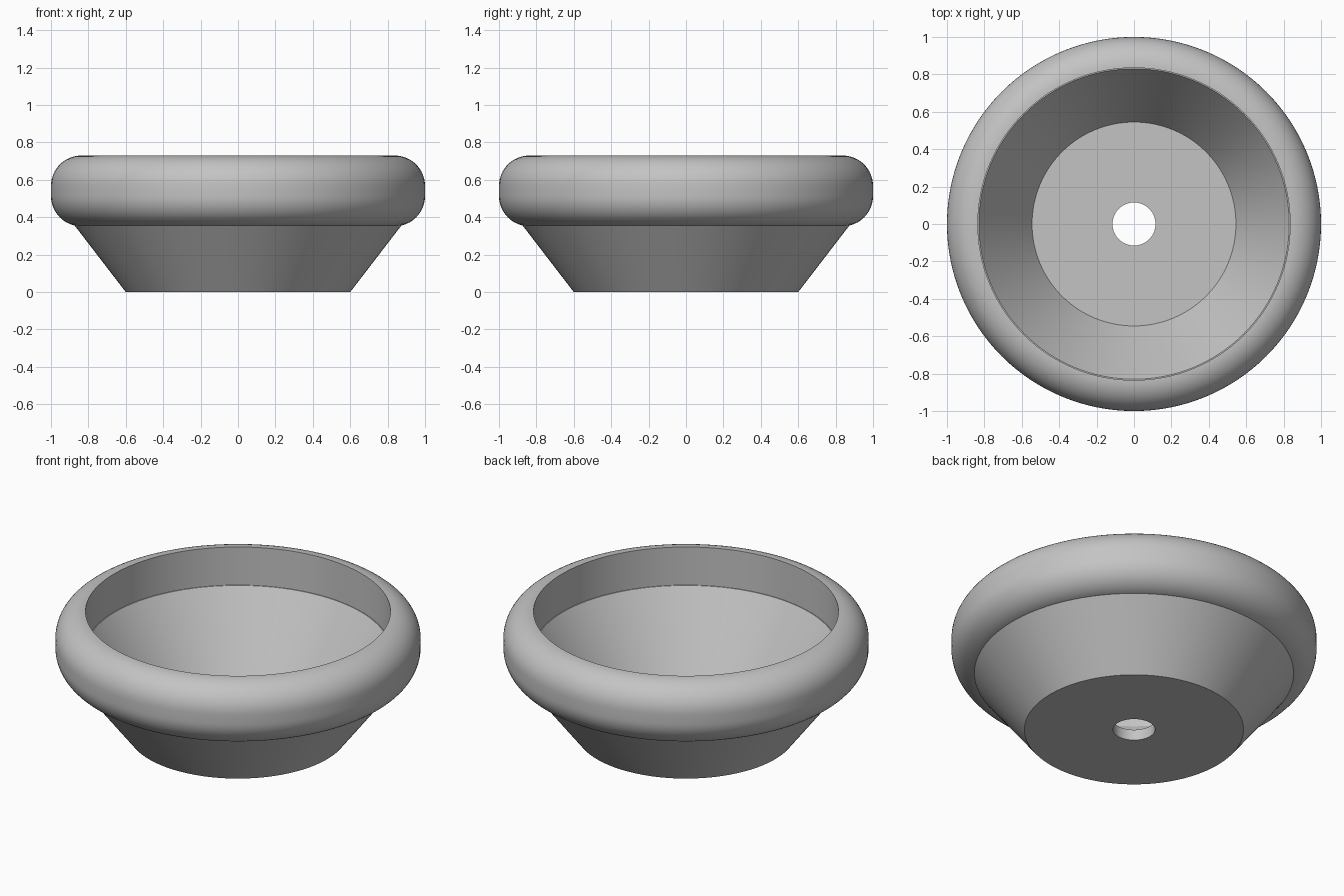
import bpy, bmesh, math

SEGMENTS = 128

cube = bpy.data.objects.get("Cube")
if cube:
    bpy.data.objects.remove(cube)

# Single grey material
grey = bpy.data.materials.new("plain_grey")
grey.use_nodes = True
colour = (0.55, 0.55, 0.55, 1)
grey.diffuse_color = colour
grey.node_tree.nodes["Principled BSDF"].inputs["Base Color"].default_value = colour


def lathe(name, profile):
    """Revolve a closed (radius, height) outline around the z axis."""
    bm = bmesh.new()
    verts = [bm.verts.new((r, 0, z)) for r, z in profile]
    edges = [bm.edges.new((verts[i - 1], v)) for i, v in enumerate(verts)]
    bmesh.ops.spin(bm, geom=verts + edges, cent=(0, 0, 0), axis=(0, 0, 1),
                   angle=math.tau, steps=SEGMENTS)
    bmesh.ops.remove_doubles(bm, verts=bm.verts, dist=1e-5)
    bmesh.ops.recalc_face_normals(bm, faces=bm.faces)
    mesh = bpy.data.meshes.new(name)
    bm.to_mesh(mesh)
    bm.free()
    mesh.materials.append(grey)
    obj = bpy.data.objects.new(name, mesh)
    bpy.context.collection.objects.link(obj)
    bpy.ops.object.select_all(action='DESELECT')
    obj.select_set(True)
    bpy.context.view_layer.objects.active = obj
    bpy.ops.object.shade_smooth_by_angle(angle=math.radians(30))
    return obj


def arc(centre_r, centre_z, radius, start, end, steps=12):
    angles = [math.radians(start + (end - start) * i / steps) for i in range(steps + 1)]
    return [(centre_r + radius * math.cos(a), centre_z + radius * math.sin(a)) for a in angles]


# Tapered bowl with a drain hole; its upper edge is buried in the rim
lathe("bowl", [(0.115, 0), (0.6, 0), (0.872, 0.354), (0.9, 0.39), (0.9, 0.5),
               (0.83, 0.5), (0.545, 0.065), (0.115, 0.065)])

# Thick rim with a straight inner wall and rounded outer corners
lathe("rim", [(0.835, 0.352), (0.835, 0.73)]
      + arc(0.838, 0.568, 0.162, 90, 0)
      + arc(0.838, 0.514, 0.162, 0, -90))
